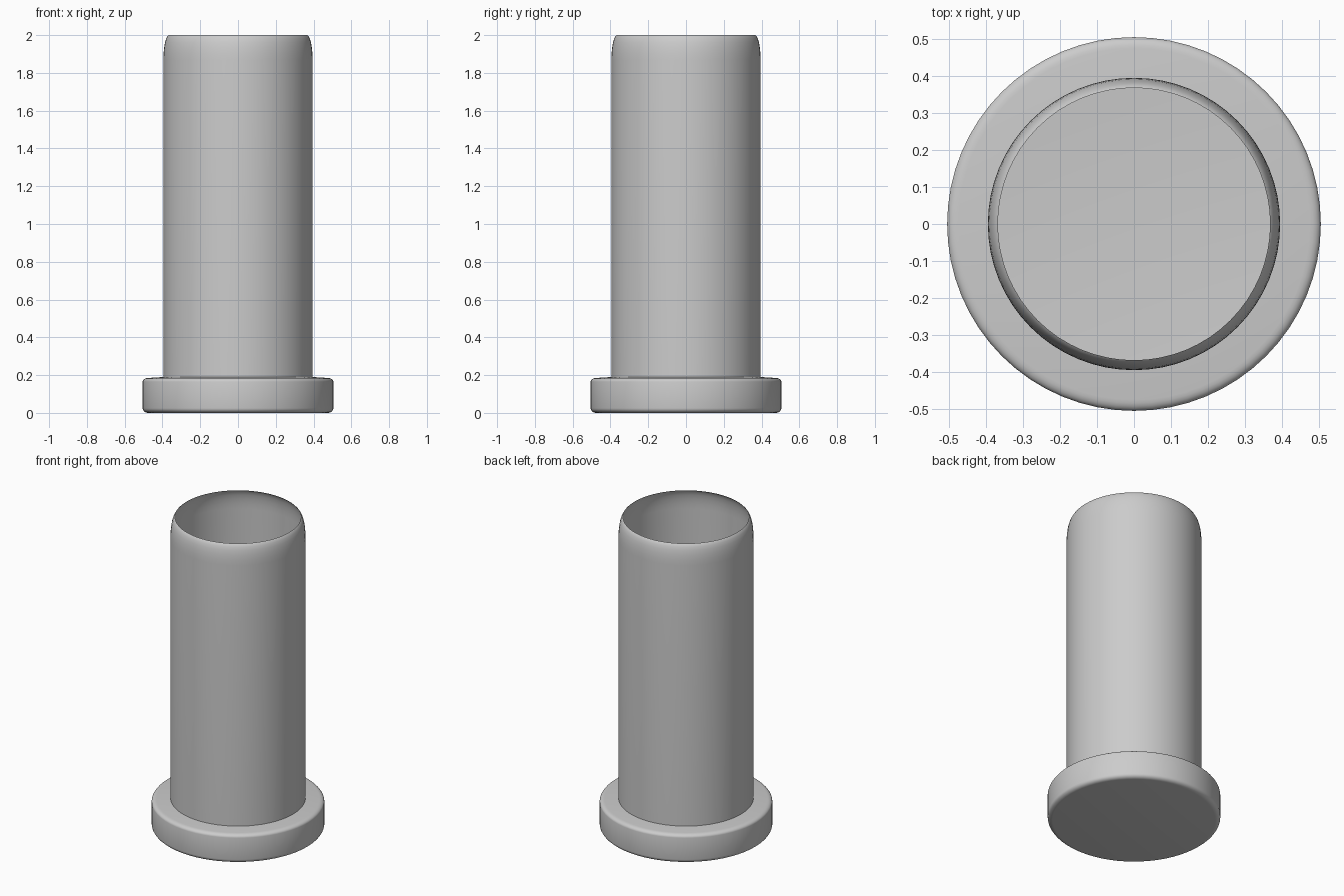
import bpy, bmesh, math

cube = bpy.data.objects.get("Cube")
if cube:
    bpy.data.objects.remove(cube, do_unlink=True)

SEGMENTS = 64

grey = bpy.data.materials.new("light_grey")
grey.use_nodes = True
colour = (0.6, 0.6, 0.6, 1)
grey.diffuse_color = colour
grey.node_tree.nodes["Principled BSDF"].inputs["Base Color"].default_value = colour


def arc(r, z, width, height, start, end, steps=5):
    """Quarter ellipse of (radius, height) points, angles in degrees."""
    angles = [math.radians(start + (end - start) * i / steps) for i in range(steps + 1)]
    return [(r + width * math.cos(a), z + height * math.sin(a)) for a in angles]


def lathe(name, profile):
    """Revolve a profile about z, with a flat disc closing its first ring."""
    bm = bmesh.new()
    rings = []
    for r, z in profile:
        rings.append([bm.verts.new((r * math.cos(t), r * math.sin(t), z))
                      for t in (math.tau * i / SEGMENTS for i in range(SEGMENTS))])
    for low, high in zip(rings, rings[1:]):
        for i in range(SEGMENTS):
            j = (i + 1) % SEGMENTS
            bm.faces.new((low[i], low[j], high[j], high[i]))
    bm.faces.new(list(reversed(rings[0])))
    mesh = bpy.data.meshes.new(name)
    bm.to_mesh(mesh)
    bm.free()
    obj = bpy.data.objects.new(name, mesh)
    bpy.context.collection.objects.link(obj)
    mesh.materials.append(grey)
    bpy.ops.object.select_all(action="DESELECT")
    obj.select_set(True)
    bpy.context.view_layer.objects.active = obj
    bpy.ops.object.shade_smooth_by_angle(angle=math.radians(40))
    return obj


# Closed foot with rounded rims, rising into a thin open tube with a curled-in lip
foot = arc(0.475, 0.025, 0.03, 0.025, -90, 0) + arc(0.475, 0.165, 0.03, 0.02, 0, 90)
tube = [(0.395, 0.19)] + arc(0.365, 1.87, 0.03, 0.13, 0, 75)
tube.append((0.368, 2.0))
lathe("flanged_tube", foot + tube)
